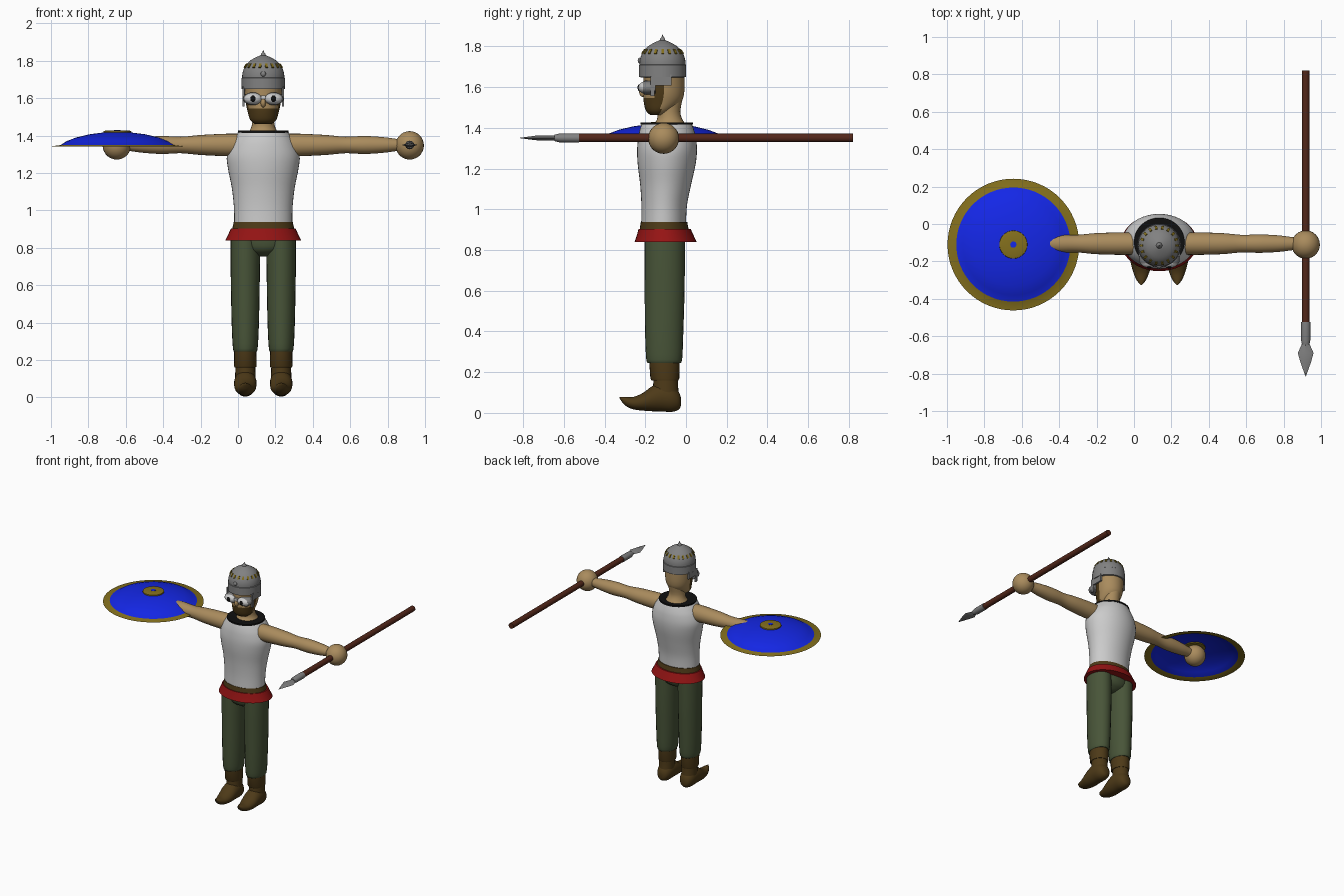
import bpy, bmesh
from math import sin, cos, pi, radians, atan2
from mathutils import Matrix, Vector

if "Cube" in bpy.data.objects:
    bpy.data.objects.remove(bpy.data.objects["Cube"])

CX, CY, ARM_Z = 0.135, -0.11, 1.35   # body axis and arm height


def material(name, r, g, b):
    m = bpy.data.materials.new(name)
    m.use_nodes = True
    m.diffuse_color = (r, g, b, 1)
    m.node_tree.nodes["Principled BSDF"].inputs["Base Color"].default_value = (r, g, b, 1)
    return m


SKIN = material("skin", 0.40, 0.26, 0.11)
WHITE = material("off white", 0.60, 0.60, 0.60)
RED = material("red", 0.30, 0.007, 0.007)
GREEN = material("olive green", 0.065, 0.09, 0.04)
BROWN = material("dark brown", 0.075, 0.042, 0.009)
GOLD = material("dull gold", 0.23, 0.16, 0.012)
BLUE = material("blue", 0.007, 0.02, 0.80)
WOOD = material("red wood", 0.085, 0.02, 0.01)
STEEL = material("steel", 0.22, 0.22, 0.22)
BLACK = material("black", 0.005, 0.005, 0.005)


def finish(name, bm, *mats, rule=None, angle=40):
    bmesh.ops.recalc_face_normals(bm, faces=bm.faces)
    if rule:
        for f in bm.faces:
            f.material_index = rule(f.calc_center_median())
    me = bpy.data.meshes.new(name)
    bm.to_mesh(me)
    bm.free()
    for m in mats:
        me.materials.append(m)
    me.shade_smooth()
    me.set_sharp_from_angle(angle=radians(angle))
    ob = bpy.data.objects.new(name, me)
    bpy.context.collection.objects.link(ob)
    return ob


def smooth_rings(rings, steps):
    """Catmull-Rom interpolation between the given rings."""
    out = []
    for i in range(len(rings) - 1):
        a, b, c, d = (rings[min(max(i + k, 0), len(rings) - 1)] for k in (-1, 0, 1, 2))
        for s in range(steps):
            t = s / steps
            out.append([q + t / 2 * (r - p + t * (2 * p - 5 * q + 4 * r - w + t * (3 * (q - r) + w - p)))
                        for p, q, r, w in zip(a, b, c, d)])
    return out + [rings[-1]]


def loft(name, axis, rings, *mats, steps=1, seg=24, caps=True, rule=None, angle=40):
    """Each ring: position along axis, two centre offsets, two half widths."""
    place = {"X": lambda t, u, v: (t, u, v), "Y": lambda t, u, v: (u, t, v),
             "Z": lambda t, u, v: (u, v, t)}[axis]
    bm = bmesh.new()
    loops = []
    for t, u, v, a, b in smooth_rings(rings, steps):
        loops.append([bm.verts.new(place(t, u + a * cos(2 * pi * i / seg), v + b * sin(2 * pi * i / seg)))
                      for i in range(seg)])
    for lo, hi in zip(loops, loops[1:]):
        for i in range(seg):
            j = (i + 1) % seg
            bm.faces.new((lo[i], lo[j], hi[j], hi[i]))
    if caps:
        bm.faces.new(loops[0])
        bm.faces.new(loops[-1])
    return finish(name, bm, *mats, rule=rule, angle=angle)


def lathe(name, x, y, profile, *mats, **kw):
    return loft(name, "Z", [(z, x, y, r, r) for r, z in profile], *mats, **kw)


def ball(name, centre, size, mat):
    bm = bmesh.new()
    bmesh.ops.create_uvsphere(bm, u_segments=24, v_segments=14, radius=1,
                              matrix=Matrix.Translation(centre) @ Matrix.Diagonal((*size, 1)))
    return finish(name, bm, mat)


def box(name, centre, size, mat, rot=Matrix.Identity(4)):
    bm = bmesh.new()
    bmesh.ops.create_cube(bm, size=1, matrix=Matrix.Translation(centre) @ rot @ Matrix.Diagonal((*size, 1)))
    return finish(name, bm, mat)


# Torso, collar, belt and sash
body = [(0.93, -0.11, 0.155, 0.11), (1.02, -0.107, 0.157, 0.112), (1.12, -0.1, 0.168, 0.125),
        (1.22, -0.095, 0.188, 0.142), (1.29, -0.093, 0.195, 0.147), (1.35, -0.093, 0.178, 0.142),
        (1.39, -0.094, 0.155, 0.133), (1.42, -0.095, 0.133, 0.123)]
loft("shirt", "Z", [(z, CX, y, a, b) for z, y, a, b in body], WHITE, steps=4, seg=40)
loft("collar", "Z", [(z, CX, -0.095, a, a * 0.95) for z, a in
                     ((1.415, 0.135), (1.427, 0.135), (1.427, 0.112), (1.423, 0.09))], BLACK, seg=40)
loft("belt", "Z", [(0.89, CX, -0.107, 0.168, 0.122), (0.937, CX, -0.108, 0.158, 0.114)], BROWN, seg=40)
loft("sash", "Z", [(0.84, CX, -0.1, 0.203, 0.152), (0.87, CX, -0.102, 0.188, 0.14),
                   (0.903, CX, -0.105, 0.173, 0.128)], RED, seg=40)

# Hips, legs and boots
loft("hips", "Z", [(0.755, CX, -0.105, 0.03, 0.04), (0.79, CX, -0.105, 0.13, 0.09),
                   (0.85, CX, -0.105, 0.17, 0.1)], GREEN, steps=3)
for side, s in (("right", -1), ("left", 1)):
    lx = CX + s * 0.096
    loft(side + "_trouser_leg", "Z",
         [(0.245, lx, -0.107, 0.055, 0.075), (0.262, lx, -0.107, 0.066, 0.088), (0.4, lx, -0.107, 0.073, 0.094),
          (0.6, lx, -0.105, 0.077, 0.098), (0.74, lx, -0.105, 0.079, 0.099), (0.86, lx, -0.105, 0.079, 0.099)],
         GREEN, steps=4)
    loft(side + "_boot_cuff", "Z", [(0.16, lx, -0.103, 0.058, 0.066), (0.17, lx, -0.104, 0.06, 0.071),
                                    (0.255, lx, -0.106, 0.059, 0.075)], BROWN)
    loft(side + "_boot_ankle", "Z", [(0.07, lx, -0.1, 0.055, 0.068), (0.12, lx, -0.1, 0.054, 0.062),
                                     (0.17, lx, -0.1, 0.053, 0.06)], BROWN, steps=2)
    foot = [(-0.025, 0.055, 0.015, 0.02), (-0.036, 0.06, 0.038, 0.044), (-0.07, 0.072, 0.055, 0.067),
            (-0.12, 0.077, 0.06, 0.07), (-0.165, 0.07, 0.06, 0.062), (-0.21, 0.055, 0.056, 0.044),
            (-0.26, 0.048, 0.042, 0.03), (-0.3, 0.058, 0.025, 0.021), (-0.326, 0.075, 0.004, 0.004)]
    loft(side + "_boot_foot", "Y", [(y, lx, z, a, b) for y, z, a, b in foot], BROWN, steps=3, angle=60)

    # Arm and round hand
    arm = [(0.1, 0.058, 0.06), (0.2, 0.06, 0.06), (0.34, 0.056, 0.053), (0.44, 0.047, 0.044),
           (0.54, 0.049, 0.048), (0.64, 0.044, 0.042), (0.72, 0.034, 0.032), (0.79, 0.03, 0.03)]
    loft(side + "_arm", "X", [(CX + s * d, -0.105, ARM_Z, a, b) for d, a, b in arm], SKIN, steps=4)
    ball(side + "_hand", (CX + s * 0.783, CY, ARM_Z - 0.002), (0.076,) * 3, SKIN)

# Neck and head, with the beard running up to the temples
loft("neck", "Z", [(1.41, CX, -0.08, 0.085, 0.085), (1.44, CX, -0.08, 0.066, 0.063), (1.48, CX, -0.085, 0.058, 0.057),
                   (1.55, CX, -0.085, 0.06, 0.07)], SKIN, steps=3)


def beard(c):
    top = 1.63 if abs(c.x - CX) > 0.078 else 1.548
    return int(c.z < top and c.y < -0.115 - max(0, 1.52 - c.z) * 0.3)


loft("head", "Z", [(1.462, CX, -0.14, 0.045, 0.035), (1.485, CX, -0.132, 0.07, 0.065), (1.53, CX, -0.115, 0.084, 0.093),
                   (1.58, CX, -0.108, 0.094, 0.1), (1.66, CX, -0.108, 0.1, 0.1)],
     SKIN, BROWN, steps=6, seg=40, rule=beard, angle=60)
ball("nose", (CX, -0.208, 1.575), (0.014, 0.022, 0.025), SKIN)

# Goggle eyes and cheek guards
for side, s in (("right", -1), ("left", 1)):
    ex = CX + s * 0.055
    loft(side + "_eye_frame", "Y", [(-0.15, ex, 1.597, 0.053, 0.034), (-0.2, ex, 1.597, 0.053, 0.034),
                                    (-0.212, ex, 1.597, 0.046, 0.028)], STEEL)
    ball(side + "_eye", (ex, -0.197, 1.597), (0.05, 0.037, 0.031), WHITE)
    ball(side + "_pupil", (ex, -0.228, 1.597), (0.015, 0.01, 0.017), BLACK)
    box(side + "_cheek_guard", (CX + s * 0.104, -0.115, 1.635), (0.012, 0.09, 0.055), STEEL)
    box(side + "_cheek_strip", (CX + s * 0.105, -0.165, 1.605), (0.01, 0.02, 0.1), STEEL)
box("eye_bridge", (CX, -0.212, 1.605), (0.025, 0.02, 0.02), WHITE)

# Helmet with brow band, finial, rivet and painted ticks
HY = -0.115
lathe("helmet_band", CX, HY, [(0.108, 1.648), (0.116, 1.65), (0.116, 1.708), (0.112, 1.711)], STEEL, seg=40)
lathe("helmet_dome", CX, HY, [(0.113, 1.70), (0.111, 1.735), (0.098, 1.77), (0.075, 1.797), (0.045, 1.816),
                              (0.018, 1.828)], STEEL, steps=3, seg=40)
lathe("helmet_finial", CX, HY, [(0.022, 1.822), (0.013, 1.832), (0.012, 1.838), (0.005, 1.846), (0.001, 1.857)],
      STEEL, seg=16)
ball("helmet_rivet", (CX, HY - 0.112, 1.73), (0.014, 0.01, 0.014), STEEL)
for i in range(18):
    a = 2 * pi * i / 18
    tilt = Matrix.Rotation(a, 4, "Z") @ Matrix.Rotation(radians(-35), 4, "Y")
    box("helmet_tick", (CX + 0.095 * cos(a), HY + 0.095 * sin(a), 1.774), (0.008, 0.013, 0.026), GOLD, tilt)

# Shield: gold rim, blue dome, gold boss with a blue centre
SX = CX - 0.78


def shield_colour(c):
    r = (Vector((c.x - SX, c.y - CY))).length
    return int(0.3 < r)


lathe("shield", SX, CY, [(0.352, 1.343), (0.305, 1.349), (0.27, 1.371), (0.22, 1.39), (0.15, 1.407), (0.08, 1.416),
                         (0.005, 1.418)], BLUE, GOLD, seg=64, caps=False, rule=shield_colour)
lathe("shield_boss", SX, CY, [(0.076, 1.408), (0.074, 1.424), (0.06, 1.428), (0.018, 1.428)], GOLD, seg=32)
lathe("shield_boss_centre", SX, CY, [(0.017, 1.425), (0.017, 1.43)], BLUE, seg=12)

# Spear: shaft, socket and flat leaf blade
PX = CX + 0.783


def spear(name, rings, mat, seg=16):
    loft(name, "Y", [(y, PX, ARM_Z, a, b) for y, a, b in rings], mat, seg=seg)


spear("spear_shaft", [(-0.55, 0.021, 0.021), (0.82, 0.021, 0.021)], WOOD)
spear("spear_socket", [(-0.645, 0.02, 0.016), (-0.62, 0.025, 0.022), (-0.525, 0.025, 0.023)], STEEL)
spear("spear_blade", [(-0.64, 0.02, 0.012), (-0.69, 0.042, 0.013), (-0.74, 0.028, 0.011), (-0.815, 0.001, 0.001)],
      STEEL, seg=4)
